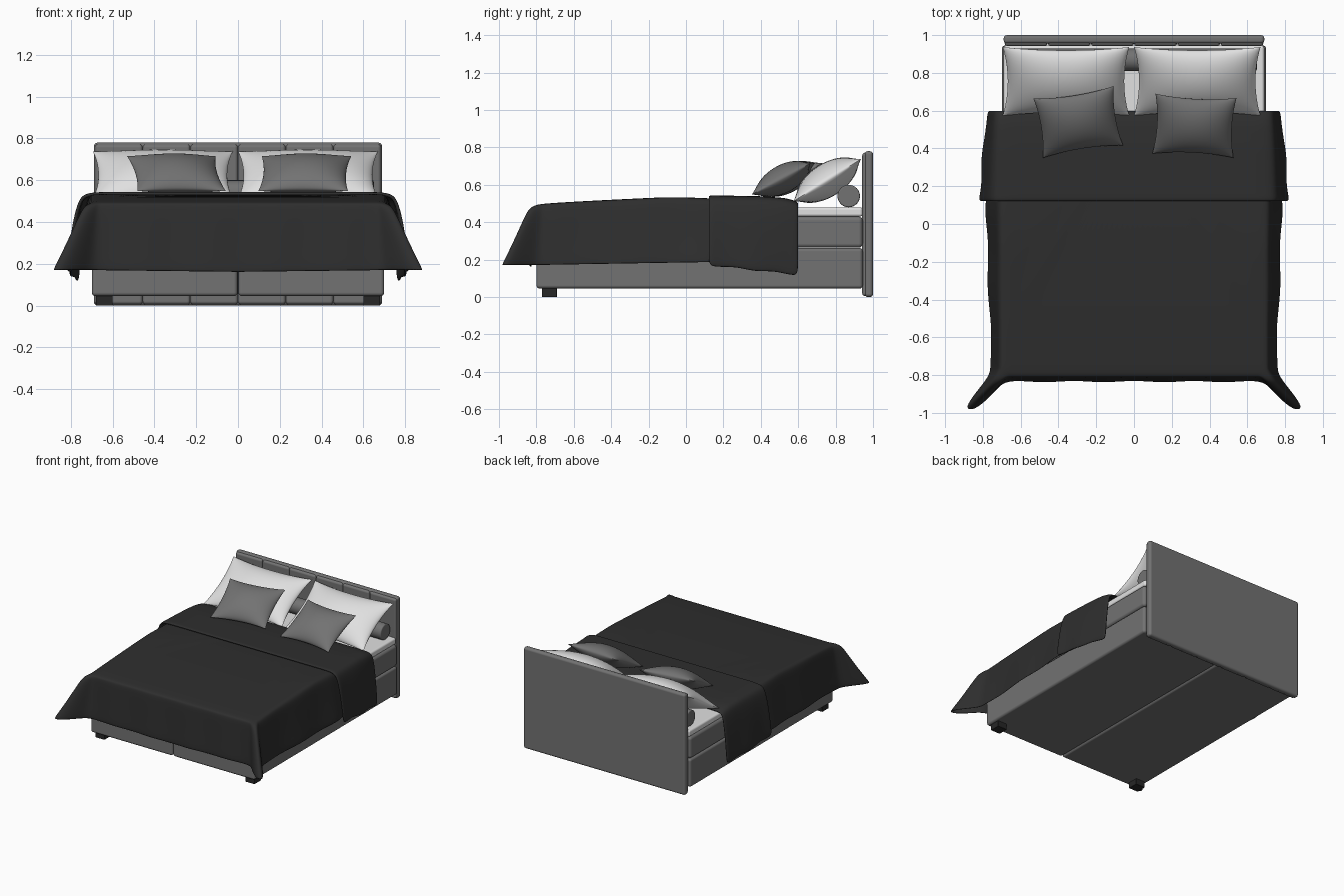
import bpy, bmesh, math
from mathutils import Matrix, Vector

cube = bpy.data.objects.get("Cube")
if cube:
    bpy.data.objects.remove(cube, do_unlink=True)


def material(name, r, g, b):
    m = bpy.data.materials.new(name)
    m.use_nodes = True
    m.diffuse_color = (r, g, b, 1)
    bsdf = next(n for n in m.node_tree.nodes if n.type == 'BSDF_PRINCIPLED')
    bsdf.inputs["Base Color"].default_value = (r, g, b, 1)
    bsdf.inputs["Roughness"].default_value = 0.8
    return m


GREY = material("grey fabric", 0.17, 0.17, 0.17)
WHITE = material("white linen", 0.75, 0.75, 0.75)
CHARCOAL = material("charcoal blanket", 0.027, 0.027, 0.027)
BLACK = material("black feet", 0.02, 0.02, 0.02)


def finish(name, bm, mat, sharp=None):
    """Turn a bmesh into a smooth shaded object."""
    bmesh.ops.recalc_face_normals(bm, faces=bm.faces)
    mesh = bpy.data.meshes.new(name)
    bm.to_mesh(mesh)
    bm.free()
    mesh.materials.append(mat)
    mesh.shade_smooth()
    if sharp:
        mesh.set_sharp_from_angle(angle=math.radians(sharp))
    ob = bpy.data.objects.new(name, mesh)
    bpy.context.collection.objects.link(ob)
    return ob


def bevel(ob, width):
    mod = ob.modifiers.new("Rounded edges", 'BEVEL')
    mod.width = width
    mod.segments = 4
    mod.limit_method = 'ANGLE'
    mod.angle_limit = math.radians(50)
    mod.harden_normals = True


def box(name, lo, hi, mat, rounding):
    lo, hi = Vector(lo), Vector(hi)
    bm = bmesh.new()
    bmesh.ops.create_cube(bm, size=1, matrix=Matrix.Translation((lo + hi) / 2)
                          @ Matrix.Diagonal((*(hi - lo), 1)))
    ob = finish(name, bm, mat)
    bevel(ob, rounding)
    return ob


def lerp(a, b, t):
    return a + (b - a) * t


def curve(points, x):
    """Piecewise linear value through (x, value) points."""
    if x <= points[0][0]:
        return points[0][1]
    for (x0, v0), (x1, v1) in zip(points, points[1:]):
        if x <= x1:
            return lerp(v0, v1, (x - x0) / (x1 - x0))
    return points[-1][1]


def sheet(name, rows, mat, thickness):
    """Cloth from rows of points for +x, mirrored to -x."""
    bm = bmesh.new()
    grid = [[bm.verts.new(p) for p in row] for row in rows]
    for a, b in zip(grid, grid[1:]):
        for i in range(len(a) - 1):
            bm.faces.new((a[i], a[i + 1], b[i + 1], b[i]))
    bmesh.ops.remove_doubles(bm, verts=bm.verts, dist=0.0001)
    ob = finish(name, bm, mat)
    mirror = ob.modifiers.new("Mirror", 'MIRROR')
    mirror.use_clip = True
    solid = ob.modifiers.new("Thickness", 'SOLIDIFY')
    solid.thickness = thickness
    solid.offset = 0
    smooth = ob.modifiers.new("Smooth", 'SUBSURF')
    smooth.levels = smooth.render_levels = 2
    return ob


# Headboard with a row of padded panels
box("headboard", (-0.69, 0.955, 0), (0.69, 1.0, 0.78), GREY, 0.018)
for i in range(6):
    x = -0.685 + i * 1.37 / 6
    box("headboard_panel", (x, 0.942, 0.005), (x + 1.37 / 6, 0.98, 0.772), GREY, 0.016)

# Base halves, feet, mattress and topper
for side, tag in ((1, "left"), (-1, "right")):
    xs = sorted((side * 0.002, side * 0.7))
    box(tag + "_base", (xs[0], -0.8, 0.045), (xs[1], 0.945, 0.262), GREY, 0.018)
    xs = sorted((side * 0.6, side * 0.68))
    box(tag + "_foot", (xs[0], -0.77, 0), (xs[1], -0.69, 0.06), BLACK, 0.003)
box("mattress", (-0.7, -0.8, 0.264), (0.7, 0.945, 0.43), GREY, 0.022)
box("topper", (-0.69, -0.78, 0.43), (0.69, 0.945, 0.48), WHITE, 0.015)

# Bolster
bm = bmesh.new()
bmesh.ops.create_cone(bm, cap_ends=True, segments=32, radius1=0.06, radius2=0.06, depth=1.3,
                      matrix=Matrix.Translation((0, 0.87, 0.54)) @ Matrix.Rotation(math.pi / 2, 4, 'Y'))
bevel(finish("bolster", bm, GREY), 0.008)


# Pillows: two puffed sheets joined at the seam, with drawn-out corners
def pillow(name, centre, size, puff, lean, turn, mat):
    n = 24
    place = (Matrix.Translation(centre) @ Matrix.Rotation(math.radians(turn), 4, 'Z')
             @ Matrix.Rotation(math.radians(lean), 4, 'X'))
    bm = bmesh.new()
    for sign in (1, -1):
        made = bmesh.ops.create_grid(bm, x_segments=n, y_segments=n, size=1)["verts"]
        for v in made:
            u, w = math.sin(v.co.x * math.pi / 2), math.sin(v.co.y * math.pi / 2)
            dome = max(0, (1 - u * u) * (1 - w * w)) ** 0.6
            v.co = place @ Vector((size[0] / 2 * u * (1 - 0.08 * (1 - w * w)),
                                   size[1] / 2 * w * (1 - 0.12 * (1 - u * u)),
                                   sign * puff * dome))
    bmesh.ops.remove_doubles(bm, verts=bm.verts, dist=0.0002)
    finish(name, bm, mat, 50)


pillow("right_pillow", (-0.36, 0.755, 0.625), (0.67, 0.43), 0.09, 32, 0, WHITE)
pillow("left_pillow", (0.335, 0.755, 0.625), (0.67, 0.43), 0.09, 32, 0, WHITE)
pillow("right_cushion", (-0.295, 0.54, 0.632), (0.43, 0.36), 0.075, 28, 9, GREY)
pillow("left_cushion", (0.32, 0.52, 0.632), (0.43, 0.36), 0.075, 28, -3, GREY)

# Blanket: top outline and hem outline share points; the hem corner is a long ear
BACK = 0.57
top_height = [(-0.8, 0.492), (-0.6, 0.505), (-0.1, 0.53), (0.1, 0.525), (0.6, 0.488)]
side_hem = [(-0.78, 0.752), (0.1, 0.785), (0.2, 0.765), (0.57, 0.74)]
ear = [(0.765, -0.80), (0.80, -0.85), (0.865, -0.93), (0.895, -0.98),
       (0.85, -0.99), (0.77, -0.92), (0.71, -0.845)]
top, hem = [], []
for i in range(19):
    y = lerp(BACK, -0.76, i / 18)
    top.append((0.70, y))
    hem.append((curve(side_hem, y) + 0.006 * math.sin(14 * y), y))
for i, p in enumerate(ear):
    a = math.pi / 2 * i / (len(ear) - 1)
    top.append((0.665 + 0.035 * math.cos(a), -0.765 - 0.035 * math.sin(a)))
    hem.append(p)
for i in range(11):
    x = lerp(0.65, 0, i / 10)
    top.append((x, -0.80))
    hem.append((x, -0.832 + 0.004 * math.sin(20 * x + 1.5)))

rows = []
for s in (0, 0.3, 0.6, 0.85, 0.97):
    row = []
    for x, y in top:
        yy = lerp(BACK, y, s)
        row.append((x * s, yy, curve(top_height, yy)))
    rows.append(row)
for out, drop in ((0, 0.01), (0.15, 0.04), (0.27, 0.11), (0.4, 0.27), (0.58, 0.5), (0.78, 0.75), (1, 1)):
    row = []
    for (x, y), (hx, hy) in zip(top, hem):
        low = 0.168 + 0.015 * max(0, (hy + 0.8) / 0.9) if hx > 0.7 else 0.158 + 0.012 * hx
        row.append((lerp(x, hx, out), lerp(y, hy, out), lerp(curve(top_height, y), low, drop)))
    rows.append(row)
sheet("blanket", rows, CHARCOAL, 0.01)

# Turned-back band across the blanket
band_top = [(0.12, 0.535), (0.4, 0.53), (0.54, 0.52), (0.6, 0.498)]
band_hem = [(0.12, 0.815), (0.5, 0.785), (0.6, 0.765)]
rows = []
for i in range(13):
    y = lerp(0.12, 0.6, i / 12)
    z, hx = curve(band_top, y), curve(band_hem, y)
    low = lerp(0.168, 0.115, i / 12) + 0.004 * math.sin(30 * y)
    row = [(x, y, z) for x in (0, 0.2, 0.4, 0.6, 0.68)]
    for out, drop in ((0.3, 0.02), (0.5, 0.1), (0.68, 0.3), (0.82, 0.55), (0.93, 0.8), (1, 1)):
        ripple = 0.005 * drop * math.sin(22 * y)
        row.append((lerp(0.7, hx, out) + ripple, y, lerp(z, low, drop)))
    rows.append(row)
sheet("blanket_fold", rows, CHARCOAL, 0.018)
